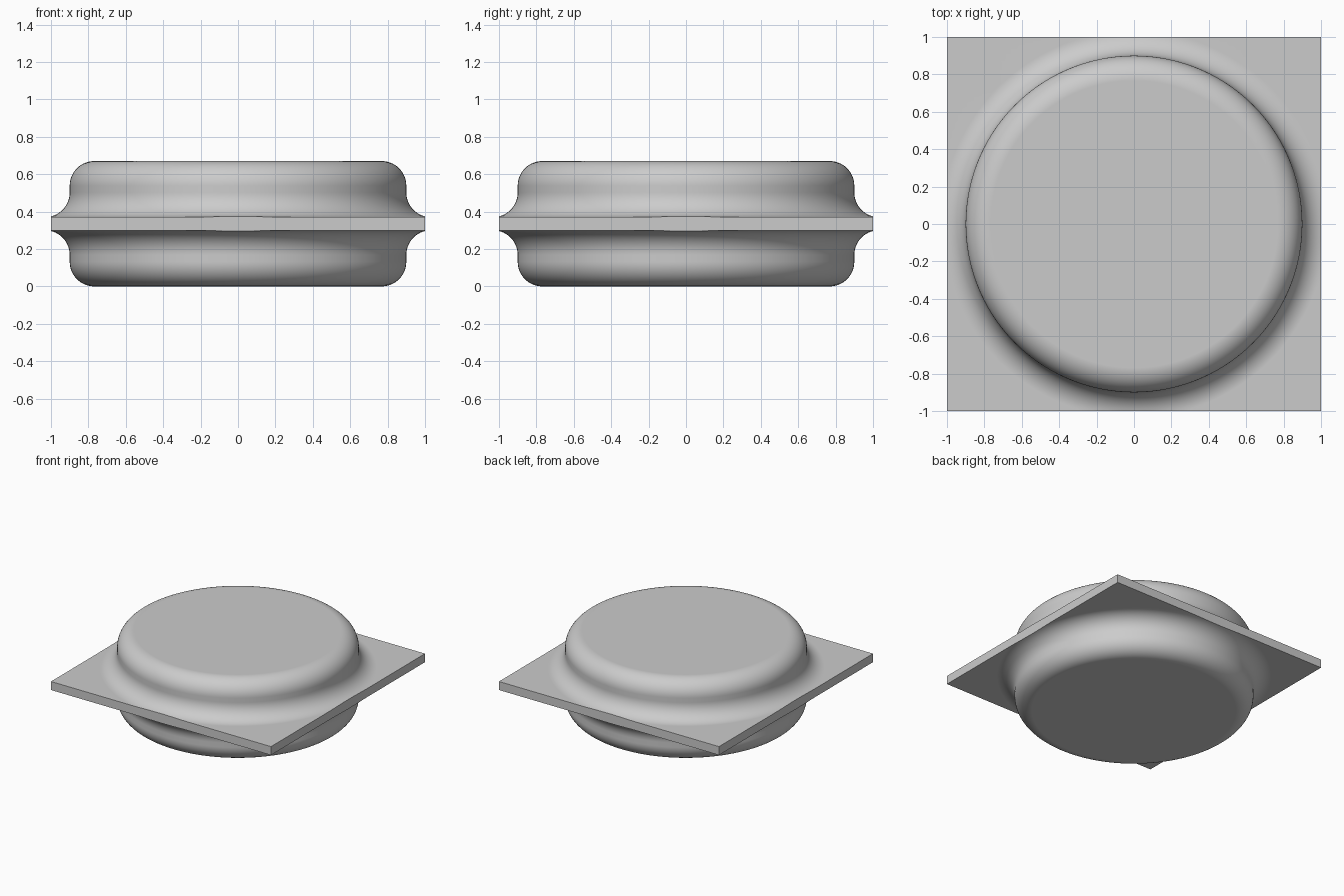
import bpy, bmesh
from math import sin, cos, pi

cube = bpy.data.objects.get("Cube")
if cube:
    bpy.data.objects.remove(cube)

HEIGHT, PLATE_LOW, PLATE_HIGH = 0.67, 0.30, 0.37
RADIUS, ROUND, STEPS, SIDES = 0.9, 0.132, 14, 160

grey = bpy.data.materials.new("plain grey")
grey.use_nodes = True
grey.diffuse_color = (0.6, 0.6, 0.6, 1)
grey.node_tree.nodes["Principled BSDF"].inputs["Base Color"].default_value = grey.diffuse_color


def arc(cx, cz, start, end):
    """Points on a quarter circle, angles in quarter turns."""
    angles = [(start + (end - start) * i / STEPS) * pi / 2 for i in range(STEPS + 1)]
    return [(cx + ROUND * cos(a), cz + ROUND * sin(a)) for a in angles]


def half_profile(cap_z, plate_z, up):
    """Rounded cap, straight wall and fillet running out along the plate."""
    s = 1 if up else -1
    cap = arc(RADIUS - ROUND, cap_z - s * ROUND, s, 0)
    fillet = arc(RADIUS + ROUND, plate_z + s * ROUND, 2 * s, s * 3)
    return cap + fillet + [(1.5, plate_z)]


# Round drum with a flange, turned from one profile
profile = half_profile(0, PLATE_LOW, False) + half_profile(HEIGHT, PLATE_HIGH, True)[::-1]
bm = bmesh.new()
rings = [[bm.verts.new((r * cos(2 * pi * i / SIDES), r * sin(2 * pi * i / SIDES), z))
          for i in range(SIDES)] for r, z in profile]
for low, high in zip(rings, rings[1:]):
    for i in range(SIDES):
        j = (i + 1) % SIDES
        bm.faces.new((low[i], low[j], high[j], high[i]))
bm.faces.new(rings[0][::-1])
bm.faces.new(rings[-1])
bmesh.ops.recalc_face_normals(bm, faces=bm.faces)
mesh = bpy.data.meshes.new("drum_with_square_plate")
bm.to_mesh(mesh)
bm.free()
mesh.materials.append(grey)
drum = bpy.data.objects.new("drum_with_square_plate", mesh)
bpy.context.collection.objects.link(drum)

# Square trimming block cuts the flange and fillet to the plate outline
bpy.ops.mesh.primitive_cube_add(size=2, location=(0, 0, HEIGHT / 2))
cutter = bpy.context.object
cutter.name = "plate_cutter"
cutter.hide_render = True
cutter.data.materials.append(grey)

bpy.ops.object.select_all(action="DESELECT")
drum.select_set(True)
bpy.context.view_layer.objects.active = drum
trim = drum.modifiers.new("square trim", "BOOLEAN")
trim.operation = "INTERSECT"
trim.solver = "EXACT"
trim.object = cutter
bpy.ops.object.modifier_apply(modifier=trim.name)
bpy.data.objects.remove(cutter)

# Smooth curves, crisp plate edges and truly flat caps
bpy.ops.object.shade_smooth_by_angle(angle=pi / 6)
weighted = drum.modifiers.new("flat faces", "WEIGHTED_NORMAL")
weighted.keep_sharp = True
